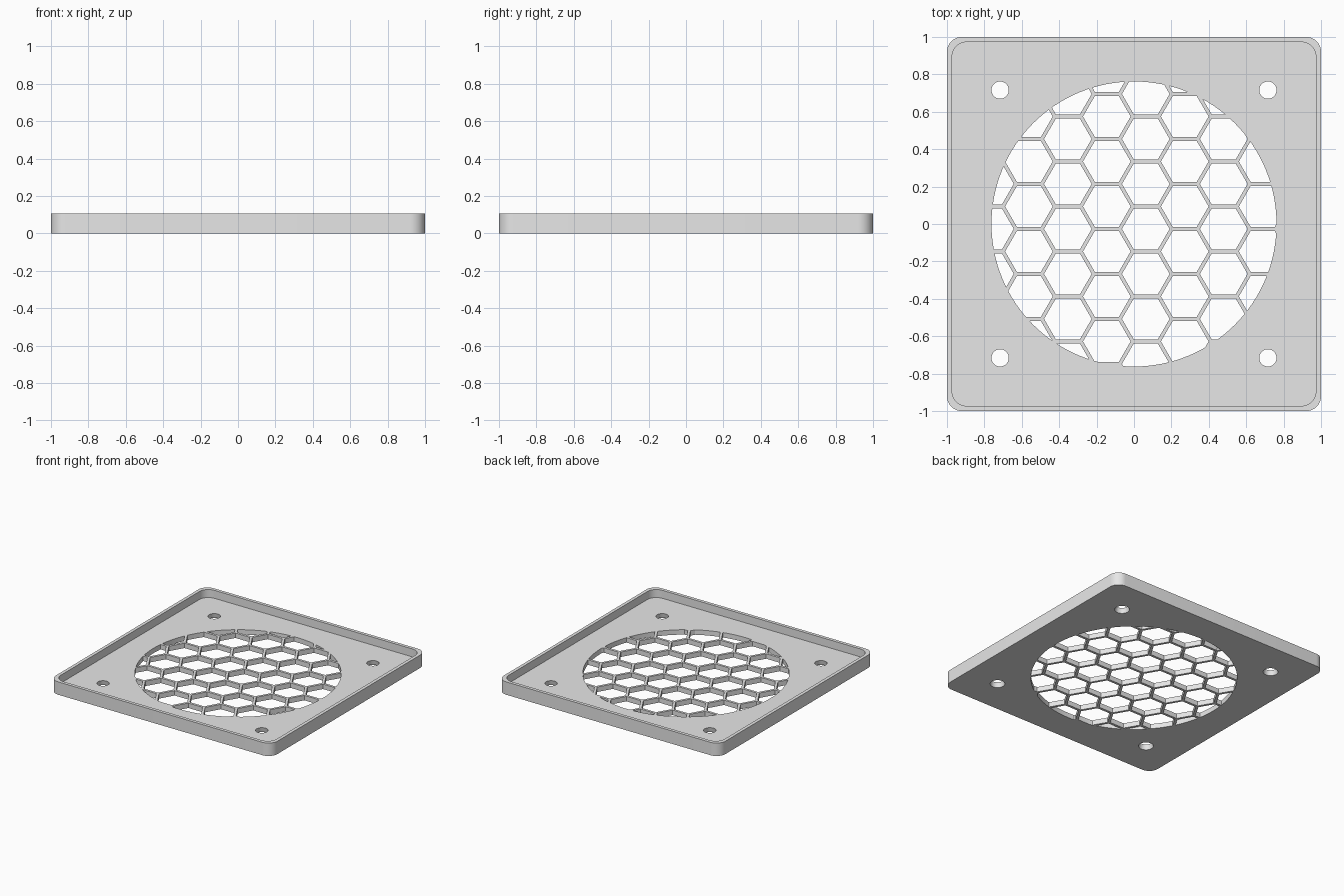
import bpy
import bmesh
import math
from mathutils import Matrix

HEIGHT, FLOOR = 0.105, 0.04
HOLE_POS = 0.716
PITCH, BAR = 0.2405, 0.02
GRILLE_RADIUS = 0.762

cube = bpy.data.objects.get("Cube")
if cube:
    bpy.data.objects.remove(cube, do_unlink=True)

grey = bpy.data.materials.new("light grey")
grey.use_nodes = True
grey.diffuse_color = (0.8, 0.8, 0.8, 1)
grey.node_tree.nodes["Principled BSDF"].inputs["Base Color"].default_value = (0.8, 0.8, 0.8, 1)


def make_object(name, bm):
    bmesh.ops.recalc_face_normals(bm, faces=bm.faces)
    mesh = bpy.data.meshes.new(name)
    bm.to_mesh(mesh)
    bm.free()
    mesh.materials.append(grey)
    obj = bpy.data.objects.new(name, mesh)
    bpy.context.collection.objects.link(obj)
    return obj


def rounded_square(bm, half, radius, z, steps=10):
    """Ring of vertices around a square with round corners."""
    ring = []
    for quarter in range(4):
        mid = math.pi / 4 + quarter * math.pi / 2
        cx = math.copysign(half - radius, math.cos(mid))
        cy = math.copysign(half - radius, math.sin(mid))
        for i in range(steps + 1):
            a = quarter * math.pi / 2 + i / steps * math.pi / 2
            ring.append(bm.verts.new((cx + radius * math.cos(a), cy + radius * math.sin(a), z)))
    return ring


def prism(bm, x, y, bottom, top, sides, z0, z1):
    """Closed prism or cone frustum standing at x, y."""
    bmesh.ops.create_cone(bm, cap_ends=True, segments=sides, radius1=bottom, radius2=top,
                          depth=z1 - z0, matrix=Matrix.Translation((x, y, (z0 + z1) / 2)))


def boolean(obj, cutter, operation):
    """Apply a boolean and discard the cutter."""
    cutter.hide_render = True
    mod = obj.modifiers.new(operation, 'BOOLEAN')
    mod.operation = operation
    mod.solver = 'EXACT'
    mod.object = cutter
    bpy.context.view_layer.update()
    graph = bpy.context.evaluated_depsgraph_get()
    result = bpy.data.meshes.new_from_object(obj.evaluated_get(graph))
    obj.modifiers.clear()
    obj.data = result
    bpy.data.objects.remove(cutter, do_unlink=True)


# Shallow tray with a raised rim
bm = bmesh.new()
rings = [rounded_square(bm, 1.0, 0.08, 0), rounded_square(bm, 1.0, 0.08, HEIGHT),
         rounded_square(bm, 0.973, 0.08, HEIGHT), rounded_square(bm, 0.973, 0.08, FLOOR)]
for low, high in zip(rings, rings[1:]):
    n = len(low)
    for i in range(n):
        j = (i + 1) % n
        bm.faces.new((low[i], low[j], high[j], high[i]))
bm.faces.new(rings[0])
bm.faces.new(rings[-1])
tray = make_object("grille_cover", bm)

# Honeycomb cells, limited to the round opening
bm = bmesh.new()
cell_radius = (PITCH - BAR) / math.sqrt(3)
step = PITCH * math.sqrt(3) / 2
for col in range(-5, 5):
    for row in range(-5, 6):
        x = 0.063 + col * step
        y = -0.0265 + (row + 0.5 * (col % 2)) * PITCH
        if math.hypot(x, y) < GRILLE_RADIUS + cell_radius:
            bmesh.ops.create_cone(
                bm, cap_ends=True, segments=6, radius1=cell_radius, radius2=cell_radius, depth=0.3,
                matrix=Matrix.Translation((x, y, 0)) @ Matrix.Rotation(math.pi / 2, 4, 'Z'))
cells = make_object("honeycomb_cutter", bm)
bm = bmesh.new()
prism(bm, 0, 0, GRILLE_RADIUS, GRILLE_RADIUS, 128, -0.1, 0.1)
boolean(cells, make_object("opening_cutter", bm), 'INTERSECT')
boolean(tray, cells, 'DIFFERENCE')

# Four screw holes, slightly wider underneath
bm = bmesh.new()
slope = 0.009 / FLOOR
for sx in (-1, 1):
    for sy in (-1, 1):
        prism(bm, sx * HOLE_POS, sy * HOLE_POS, 0.055 + slope * 0.02, 0.046 - slope * 0.02,
              40, -0.02, FLOOR + 0.02)
boolean(tray, make_object("screw_hole_cutter", bm), 'DIFFERENCE')

# Smooth round corners and holes, crisp edges elsewhere
bpy.ops.object.select_all(action='DESELECT')
tray.select_set(True)
bpy.context.view_layer.objects.active = tray
bpy.ops.object.shade_smooth_by_angle(angle=math.radians(30))
